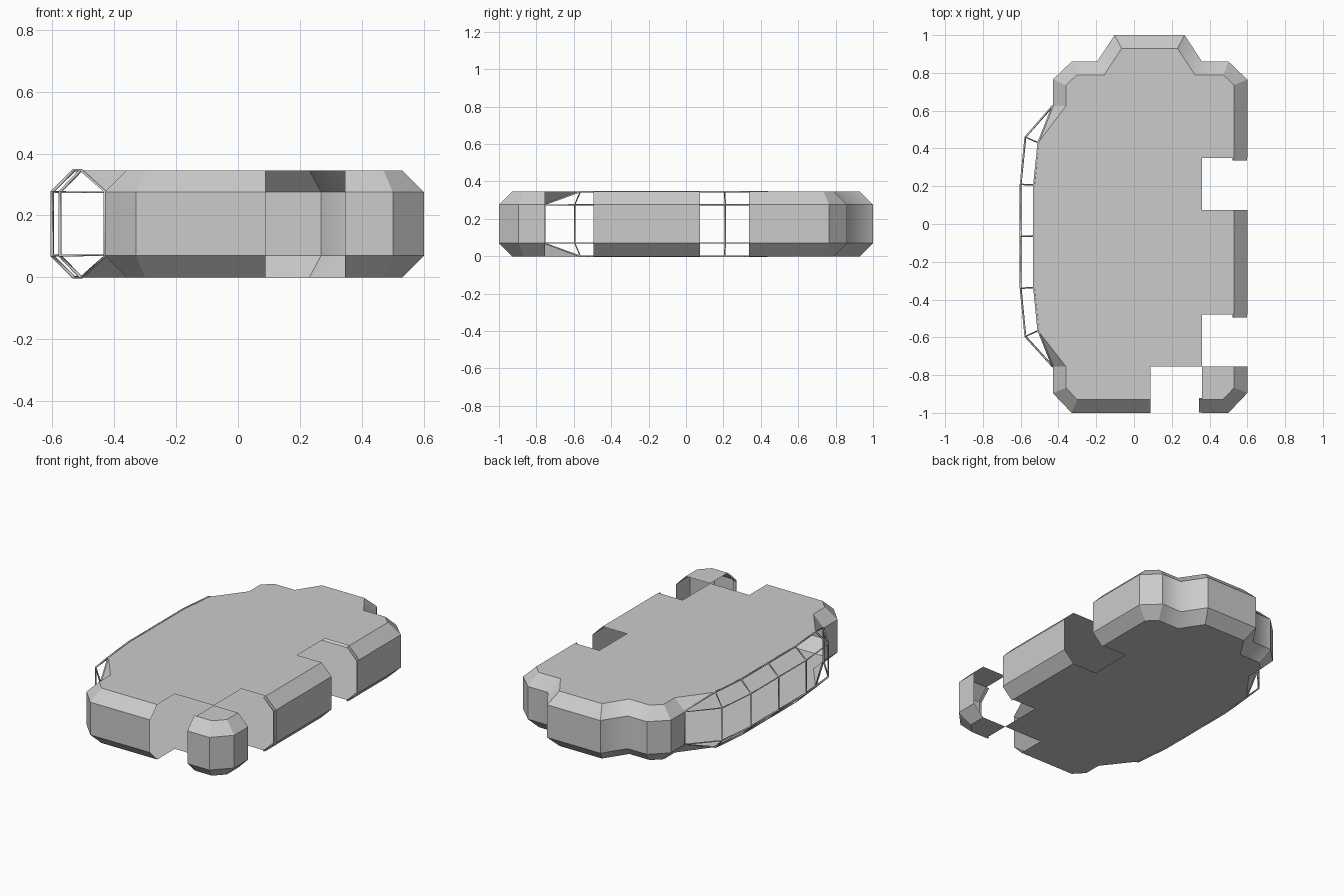
import bpy, bmesh
from mathutils import Vector

if "Cube" in bpy.data.objects:
    bpy.data.objects.remove(bpy.data.objects["Cube"])

H, C = 0.346, 0.07   # hull height, chamfer size


def make(name, verts, faces):
    me = bpy.data.meshes.new(name)
    me.from_pydata([tuple(v) for v in verts], [], faces)
    ob = bpy.data.objects.new(name, me)
    bpy.context.collection.objects.link(ob)
    return ob


def inset(pts, d=C):
    """Offset an open counter-clockwise plan line inward with mitred corners."""
    p = [Vector(q) for q in pts]
    dirs = [(b - a).normalized() for a, b in zip(p, p[1:])]
    out = []
    for i, q in enumerate(p):
        a = dirs[max(i - 1, 0)]
        b = dirs[min(i, len(dirs) - 1)]
        na, nb = Vector((-a.y, a.x)), Vector((-b.y, b.x))
        m = (na + nb).normalized()
        out.append(tuple(q + m * (d / m.dot(na))))
    return out


def shell(name, pts, inner=None):
    """Upright wall with a chamfer above and below, along a plan line."""
    inner = inner or inset(pts)
    rows = [(inner, 0), (pts, C), (pts, H - C), (inner, H)]
    n = len(pts)
    verts = [(x, y, z) for line, z in rows for x, y in line]
    faces = [(r * n + i, r * n + i + 1, (r + 1) * n + i + 1, (r + 1) * n + i)
             for r in range(3) for i in range(n - 1)]
    ob = make(name, verts, faces)
    # only the hollow corners are shaded smooth
    bm = bmesh.new()
    bm.from_mesh(ob.data)
    for f in bm.faces:
        f.smooth = True
    for e in bm.edges:
        e.smooth = len(e.link_faces) == 2 and e.calc_face_angle_signed() < -0.01
    bm.to_mesh(ob.data)
    bm.free()
    return ob


def deck(name, outline, z, up):
    idx = list(range(len(outline)))
    return make(name, [(x, y, z) for x, y in outline], [idx if up else idx[::-1]])


# Plan lines of the outer wall, counter-clockwise from above
front = [(-0.43, -0.755), (-0.43, -0.895), (-0.33, -1), (0.088, -1)]
pod = [(0.36, -1), (0.5, -1), (0.6, -0.895), (0.6, -0.755)]
middle = [(0.6, -0.48), (0.6, 0.075)]
back = [(0.6, 0.35), (0.6, 0.765), (0.5, 0.86), (0.36, 0.86), (0.268, 1),
        (-0.103, 1), (-0.195, 0.86), (-0.33, 0.86), (-0.43, 0.765), (-0.43, 0.625)]
window = [(-0.43, 0.625), (-0.575, 0.46), (-0.6, 0.21), (-0.6, -0.065),
          (-0.6, -0.34), (-0.575, -0.595), (-0.43, -0.755)]

# Hull walls
for name, line in (("front_wall", front), ("corner_pod_wall", pod),
                   ("side_wall", middle), ("back_wall", back)):
    shell(name, line)

# Roof and floor, with the door bays cut out
win_in = inset(window)[1:-1]
main_plan = (inset(front) + [(0.088, -0.755), (0.36, -0.755), (0.36, -0.48)]
             + inset(middle) + [(0.36, 0.075), (0.36, 0.35)] + inset(back) + win_in)
pod_plan = inset(pod) + [(0.36, -0.755)]
for part, z, up in (("roof", H, True), ("floor", 0, False)):
    deck("main_" + part, main_plan, z, up)
    deck("corner_pod_" + part, pod_plan, z, up)

# Window frame: open cells, triangular in the chamfer at both ends
frame = shell("window_frame", window, [window[0]] + win_in + [window[-1]])
bm = bmesh.new()
bm.from_mesh(frame.data)
n = len(window)
bm.verts.ensure_lookup_table()
for a, b in ((0, n), (n - 1, 2 * n - 1), (3 * n, 2 * n), (4 * n - 1, 3 * n - 1)):
    bm.verts[a].co = bm.verts[b].co
bmesh.ops.remove_doubles(bm, verts=bm.verts, dist=1e-5)
bm.to_mesh(frame.data)
bm.free()
wire = frame.modifiers.new("bars", 'WIREFRAME')
wire.thickness = 0.011
wire.use_boundary = True
wire.use_even_offset = False

# Solid corner panels between the windows and the hull walls
ends = [(inset(back)[-1], window[0], win_in[0]), (inset(front)[0], window[-1], win_in[-1])]
verts, faces = [], []
for a, b, c in ends:
    for z, zc in ((H, H - C), (0, C)):
        k = len(verts)
        verts += [(*a, z), (*b, zc), (*c, z)]
        faces.append((k, k + 1, k + 2))
make("window_corner_panels", verts, faces)

# Thin door lips standing proud of the wall ends
for name, line in (("pod_door_lip", [(0.345, -0.997), (0.36, -0.997)]),
                   ("side_door_lip", [(0.597, -0.495), (0.597, -0.48)]),
                   ("back_door_lip", [(0.597, 0.336), (0.597, 0.35)])):
    lip = shell(name, line)
    s = lip.modifiers.new("thickness", 'SOLIDIFY')
    s.thickness = 0.008
